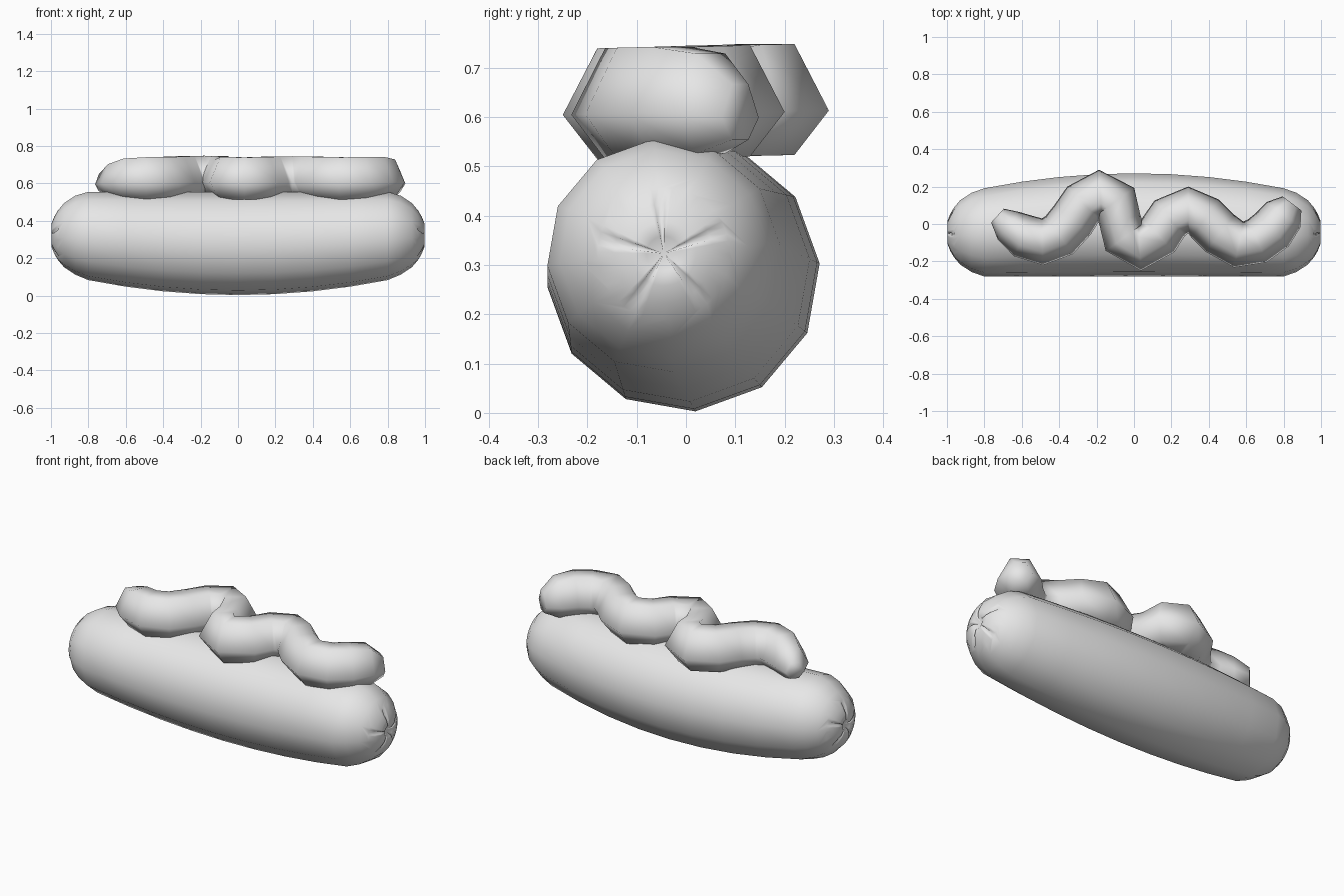
import bpy, bmesh
from math import sin, cos, radians, tau
from mathutils import Vector

cube = bpy.data.objects.get("Cube")
if cube:
    bpy.data.objects.remove(cube)

grey = bpy.data.materials.new("light_grey")
grey.use_nodes = True
grey.diffuse_color = (0.8, 0.8, 0.8, 1)
grey.node_tree.nodes["Principled BSDF"].inputs["Base Color"].default_value = grey.diffuse_color


def finish(bm, name):
    bmesh.ops.recalc_face_normals(bm, faces=bm.faces)
    for face in bm.faces:
        face.smooth = True
    mesh = bpy.data.meshes.new(name)
    bm.to_mesh(mesh)
    bm.free()
    mesh.materials.append(grey)
    obj = bpy.data.objects.new(name, mesh)
    bpy.context.scene.collection.objects.link(obj)
    return obj


def bridge(bm, a, b):
    n = len(a)
    for i in range(n):
        j = (i + 1) % n
        bm.faces.new((a[i], a[j], b[j], b[i]))


# Sausage body: rings share a straight top and front line, so it bows down and back
SIDES, FINE = 12, 60
START = radians(5)
bm = bmesh.new()


def body_ring(x, r, cy, cz):
    angles = [START + tau * i / SIDES for i in range(SIDES)]
    return [bm.verts.new((x, cy + r * cos(a), cz + r * sin(a))) for a in angles]


rings = []
for k in range(-4, 5):
    x = k * 0.2
    r = 0.277 - 0.04 * (x / 0.8) ** 2
    rings.append(body_ring(x, r, r - 0.282, 0.556 - r))
for a, b in zip(rings, rings[1:]):
    bridge(bm, a, b)


# Rounded ends, each with a dimple and five radiating creases
def sausage_end(side, start):
    cy, cz = -0.045, 0.323
    outer = start
    for x, r in ((0.87, 0.212), (0.93, 0.172)):
        ring = body_ring(side * x, r, cy, cz)
        bridge(bm, outer, ring)
        outer = ring
    previous = None
    for x, r, depth in ((0.962, 0.134, 0), (0.982, 0.1, 0.016),
                        (0.996, 0.065, 0.024), (0.998, 0.035, 0.022)):
        ring = []
        for i in range(FINE):
            a = START + tau * i / FINE
            dip = depth if (i - 15) % 12 == 0 else 0
            ring.append(bm.verts.new((side * (x - dip), cy + r * cos(a), cz + r * sin(a))))
        if previous:
            bridge(bm, previous, ring)
        else:
            step = FINE // SIDES
            for i in range(SIDES):
                strip = [ring[(i * step + k) % FINE] for k in range(step + 1)]
                bm.faces.new([outer[(i + 1) % SIDES], outer[i]] + strip)
        previous = ring
    pole = bm.verts.new((side * 0.972, cy, cz))
    for i in range(FINE):
        bm.faces.new((previous[i], previous[(i + 1) % FINE], pole))


sausage_end(-1, rings[0])
sausage_end(1, rings[-1])
finish(bm, "sausage")

# Wavy sauce: six-sided tube along a winding path (x, y, width factor)
path = [(-.73, .045, .4), (-.67, -.01, .75), (-.59, -.065, .95), (-.49, -.095, 1),
        (-.4, -.06, 1), (-.33, .02, 1), (-.27, .11, 1), (-.18, .165, 1),
        (-.1, .12, 1), (-.075, .02, .9), (-.05, -.07, 1), (.03, -.125, 1),
        (.13, -.06, 1), (.19, .03, 1), (.29, .075, 1), (.38, .03, 1),
        (.46, -.05, 1), (.56, -.11, 1), (.66, -.09, 1), (.74, -.03, 1),
        (.8, .05, .9), (.845, .11, .5)]
section = [(.125, -.02), (.055, .115), (-.055, .115),
           (-.125, -.02), (-.055, -.11), (.055, -.11)]
bm = bmesh.new()
rings = []
for i, (x, y, s) in enumerate(path):
    before, after = path[max(i - 1, 0)], path[min(i + 1, len(path) - 1)]
    along = Vector((after[0] - before[0], after[1] - before[1], 0)).normalized()
    across = Vector((-along.y, along.x, 0))
    centre = Vector((x, y, 0.628 + 0.03 * y - 0.045 * (1 - s)))
    rings.append([bm.verts.new(centre + across * u * s + Vector((0, 0, v * s)))
                  for u, v in section])
for a, b in zip(rings, rings[1:]):
    bridge(bm, a, b)
for ring in (rings[0], rings[-1]):
    bm.faces.new(ring)
finish(bm, "sauce")
